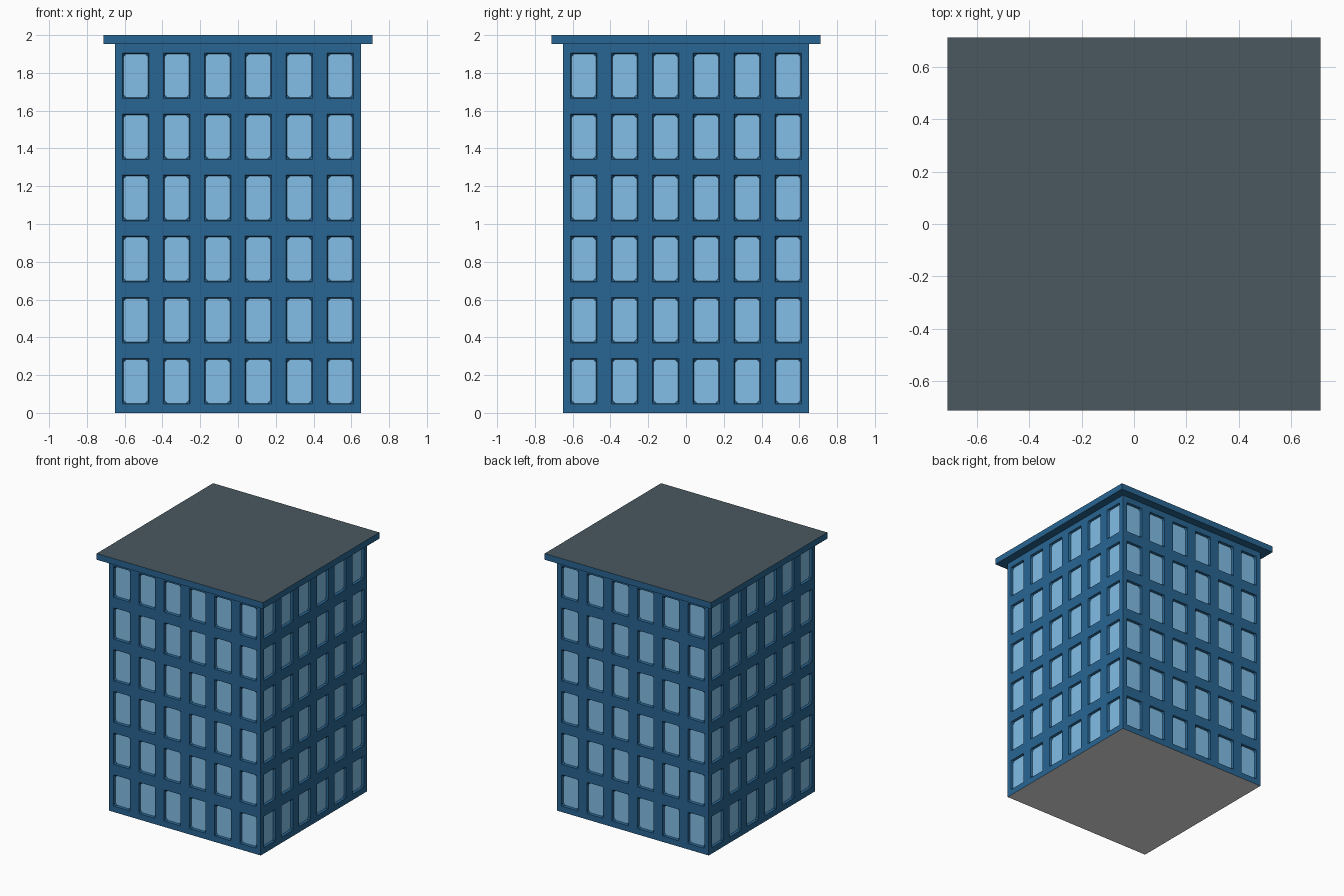
import bpy, bmesh, math
from mathutils import Matrix, Vector

if "Cube" in bpy.data.objects:
    bpy.data.objects.remove(bpy.data.objects["Cube"])

HALF, WALL_TOP, N = 0.65, 1.952, 6
WIN_W, WIN_H, DEPTH = 0.14, 0.242, 0.016
TAPER, CLIP = 0.005, 0.016


def material(name, rgb):
    m = bpy.data.materials.new(name)
    m.diffuse_color = (*[(c / 255 / 12.92 if c < 11 else ((c / 255 + 0.055) / 1.055) ** 2.4) for c in rgb], 1)
    m.use_nodes = True
    m.node_tree.nodes["Principled BSDF"].inputs["Base Color"].default_value = m.diffuse_color
    return m


BLUE = material("wall blue", (40, 101, 146))
GLASS = material("window light blue", (130, 190, 231))
ROOF = material("roof slate", (74, 89, 96))
GREY = material("base grey", (226, 226, 226))


def finish(name, bm, mats):
    bmesh.ops.remove_doubles(bm, verts=bm.verts, dist=1e-5)
    mesh = bpy.data.meshes.new(name)
    bm.to_mesh(mesh)
    bm.free()
    for m in mats:
        mesh.materials.append(m)
    ob = bpy.data.objects.new(name, mesh)
    bpy.context.collection.objects.link(ob)
    return ob


# Grid lines of one facade: wall edge, then window start and end for each bay
xs, zs = [-HALF], [0.0]
for i in range(N):
    cx = (i - 2.5) * 2 * HALF / N
    cz = 0.167 + 0.3236 * i
    xs += [cx - WIN_W / 2, cx + WIN_W / 2]
    zs += [cz - WIN_H / 2, cz + WIN_H / 2]
xs.append(HALF)
zs.append(WALL_TOP)

walls, panes = bmesh.new(), bmesh.new()


def face(bm, rot, pts):
    bm.faces.new([bm.verts.new(rot @ Vector(p)) for p in pts])


def window(rot, x0, x1, z0, z1):
    # Square opening tapering to a clipped-corner pane set back in the wall
    o = [(x0, -HALF, z0), (x1, -HALF, z0), (x1, -HALF, z1), (x0, -HALF, z1)]
    a, b, c, d, y, k = x0 + TAPER, x1 - TAPER, z0 + TAPER, z1 - TAPER, DEPTH - HALF, CLIP
    g = [(a, y, c + k), (a + k, y, c), (b - k, y, c), (b, y, c + k),
         (b, y, d - k), (b - k, y, d), (a + k, y, d), (a, y, d - k)]
    for i in range(4):
        face(walls, rot, [o[i], g[2 * i + 1], g[2 * i]])
        face(walls, rot, [o[i], o[(i + 1) % 4], g[(2 * i + 2) % 8], g[2 * i + 1]])
    face(panes, rot, g)


# Four identical facades
for side in range(4):
    rot = Matrix.Rotation(side * math.pi / 2, 3, 'Z')
    for i in range(len(xs) - 1):
        for j in range(len(zs) - 1):
            x0, x1, z0, z1 = xs[i], xs[i + 1], zs[j], zs[j + 1]
            if i % 2 and j % 2:
                window(rot, x0, x1, z0, z1)
            else:
                face(walls, rot, [(x0, -HALF, z0), (x1, -HALF, z0), (x1, -HALF, z1), (x0, -HALF, z1)])

finish("facade_walls", walls, [BLUE])
finish("window_panes", panes, [GLASS])

# Floor underside
bm = bmesh.new()
face(bm, Matrix.Identity(3), [(-HALF, -HALF, 0), (-HALF, HALF, 0), (HALF, HALF, 0), (HALF, -HALF, 0)])
finish("base", bm, [GREY])

# Overhanging roof slab with slate top
bm = bmesh.new()
bmesh.ops.create_cube(bm, size=1, matrix=Matrix.Translation((0, 0, (WALL_TOP + 2) / 2))
                      @ Matrix.Diagonal((1.426, 1.426, 2 - WALL_TOP, 1)))
for f in bm.faces:
    f.material_index = 1 if f.normal.z > 0.5 else 0
finish("roof_slab", bm, [BLUE, ROOF])
